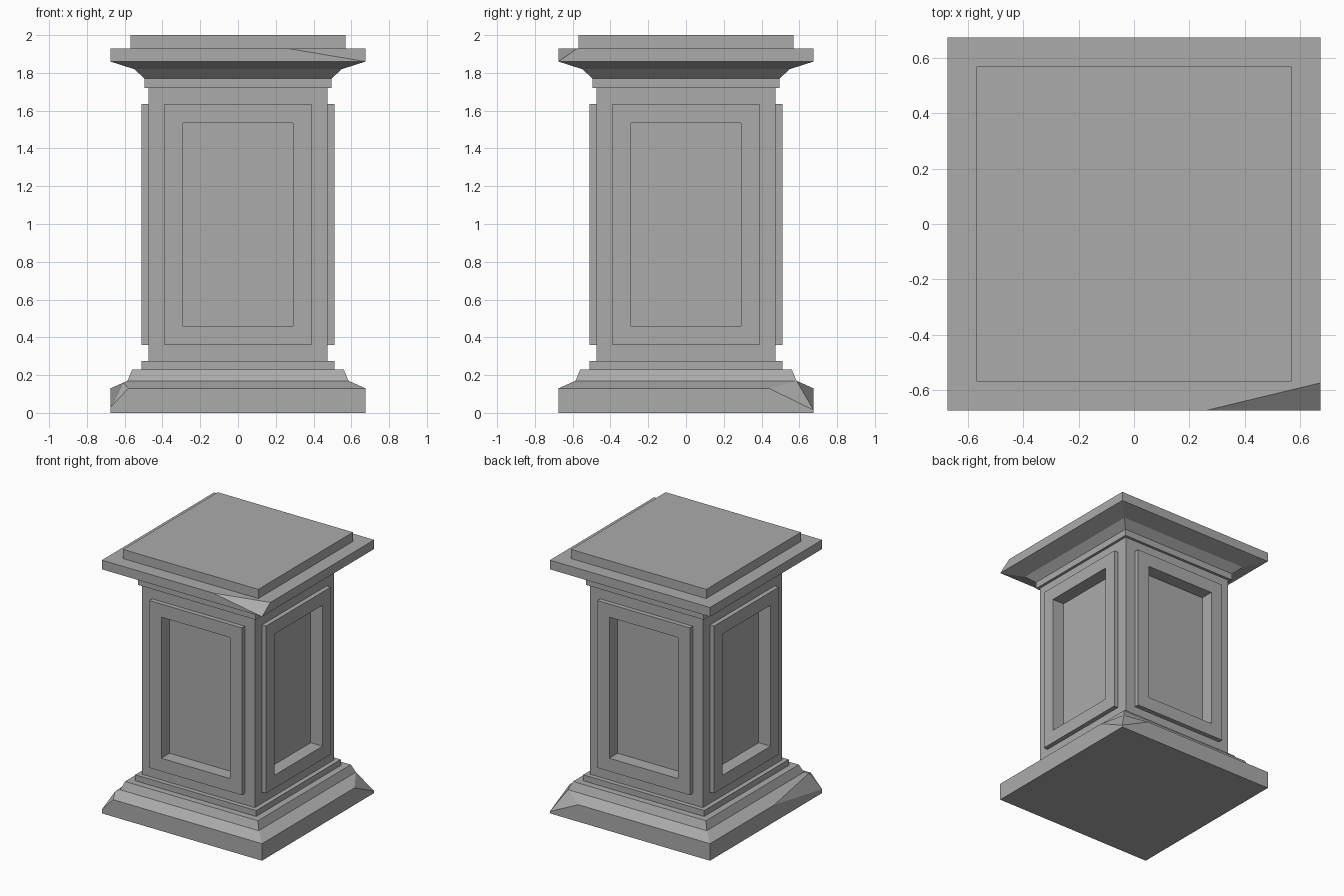
import bpy
import bmesh
from mathutils import Vector

cube = bpy.data.objects.get("Cube")
if cube:
    bpy.data.objects.remove(cube, do_unlink=True)

stone = bpy.data.materials.new("grey_stone")
stone.use_nodes = True
colour = (0.41, 0.41, 0.41, 1)
stone.diffuse_color = colour
stone.node_tree.nodes["Principled BSDF"].inputs["Base Color"].default_value = colour


def square_tier(profile):
    """Stack square rings of (half width, height) into a closed solid."""
    bm = bmesh.new()
    rings = [[bm.verts.new((w * sx, w * sy, z))
              for sx, sy in ((-1, -1), (1, -1), (1, 1), (-1, 1))]
             for w, z in profile]
    for low, high in zip(rings, rings[1:]):
        for i in range(4):
            j = (i + 1) % 4
            bm.faces.new((low[i], low[j], high[j], high[i]))
    bm.faces.new(rings[0][::-1])
    bm.faces.new(rings[-1])
    bm.normal_update()
    return bm


def chip(bm, *points):
    """Break off the stone outside the plane through three points."""
    a, b, c = map(Vector, points)
    normal = (b - a).cross(c - a).normalized()
    if normal.dot(Vector((a.x, a.y, 0))) < 0:
        normal.negate()
    cut = bmesh.ops.bisect_plane(
        bm, geom=bm.verts[:] + bm.edges[:] + bm.faces[:], dist=0.0005,
        plane_co=a, plane_no=normal, clear_outer=True)
    bmesh.ops.holes_fill(bm, edges=[e for e in bm.edges if e.is_boundary], sides=0)
    bmesh.ops.recalc_face_normals(bm, faces=bm.faces[:])


def finish(bm, name):
    mesh = bpy.data.meshes.new(name)
    bm.to_mesh(mesh)
    bm.free()
    mesh.materials.append(stone)
    obj = bpy.data.objects.new(name, mesh)
    bpy.context.collection.objects.link(obj)


# Plinth with two broken corners, each with a crease down the middle
plinth = square_tier([(0.675, 0), (0.675, 0.13), (0.585, 0.17)])
corner, ridge = (0.675, 0.675, 0.015), (0.585, 0.585, 0.17)
chip(plinth, (0.675, 0.44, 0.13), corner, ridge)
chip(plinth, (0.435, 0.675, 0.13), corner, ridge)
corner, ridge = (-0.675, -0.675, 0.03), (-0.61, -0.61, 0.158)
chip(plinth, (-0.675, -0.1, 0.13), corner, ridge)
chip(plinth, (-0.58, -0.675, 0.13), corner, ridge)
finish(plinth, "plinth")

# Stepped moulding above the plinth
finish(square_tier([(0.585, 0.17), (0.56, 0.23), (0.51, 0.23), (0.51, 0.275)]),
       "base_moulding")

# Shaft with a raised frame and a sunken panel on every side
shaft = square_tier([(0.475, 0.275), (0.475, 1.72)])
for side in [f for f in shaft.faces if abs(f.normal.z) < 0.5]:
    normal = side.normal.copy()
    face = side
    for border, push in ((0.085, 0.035), (0.1, -0.1)):
        bmesh.ops.inset_individual(shaft, faces=[face], thickness=border,
                                   use_even_offset=True)
        face = bmesh.ops.extrude_discrete_faces(shaft, faces=[face])["faces"][0]
        bmesh.ops.translate(shaft, verts=face.verts[:], vec=normal * push)
        shaft.normal_update()
finish(shaft, "panelled_shaft")

# Flared capital and its broken slab
finish(square_tier([(0.495, 1.72), (0.495, 1.77), (0.55, 1.82), (0.675, 1.86)]),
       "capital_moulding")
slab = square_tier([(0.675, 1.86), (0.675, 1.93)])
chip(slab, (0.26, -0.675, 1.93), (0.675, -0.575, 1.93), (0.675, -0.675, 1.86))
finish(slab, "capital_slab")
finish(square_tier([(0.57, 1.93), (0.57, 2)]), "top_slab")
